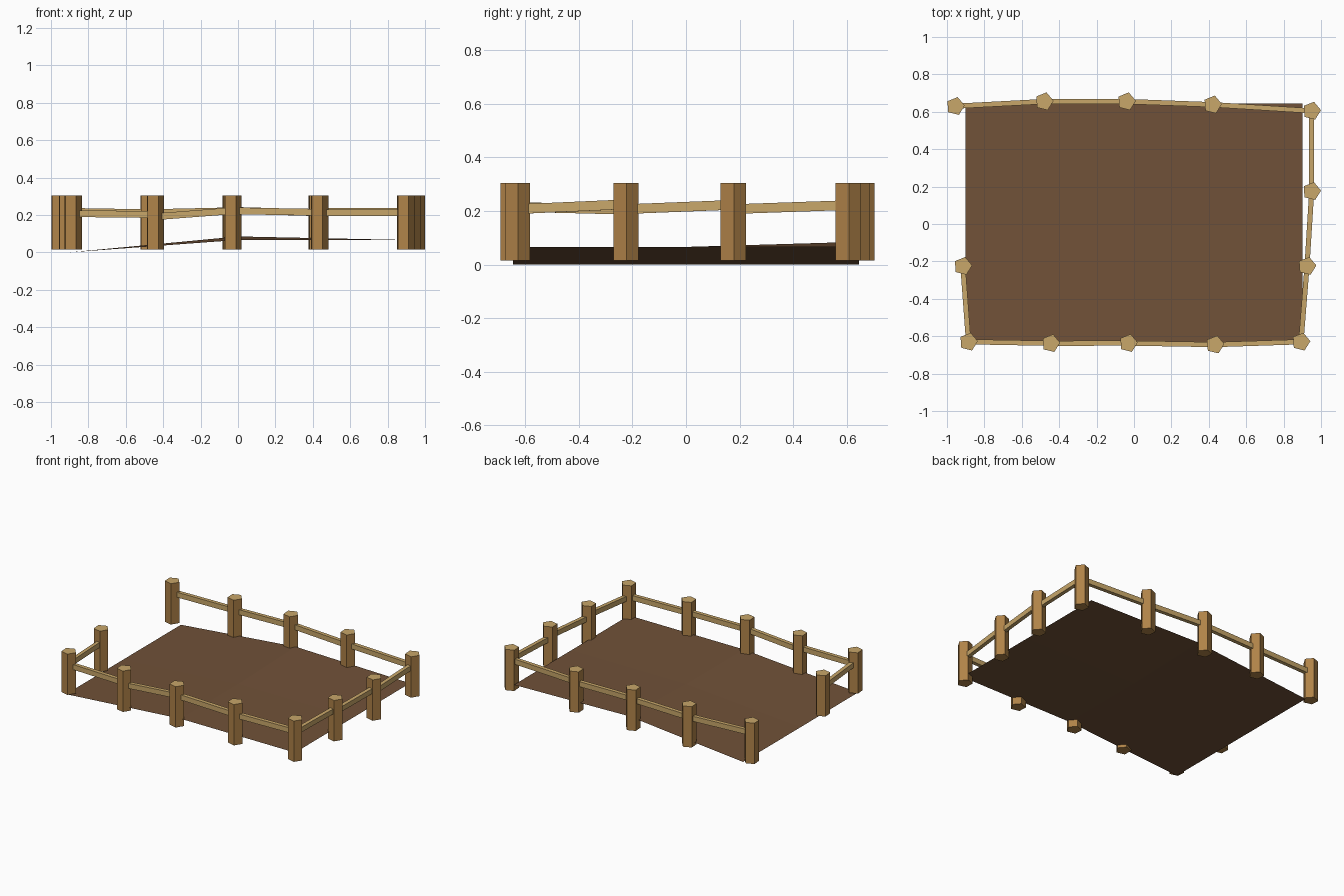
import bpy, bmesh, math
from mathutils import Vector

if "Cube" in bpy.data.objects:
    bpy.data.objects.remove(bpy.data.objects["Cube"])


def material(name, rgb):
    m = bpy.data.materials.new(name)
    m.diffuse_color = (*rgb, 1)
    m.use_nodes = True
    m.node_tree.nodes["Principled BSDF"].inputs["Base Color"].default_value = m.diffuse_color
    return m


SOIL = material("brown soil", (0.165, 0.084, 0.040))
BARK = material("brown bark", (0.430, 0.225, 0.065))
WOOD = material("pale cut wood", (0.580, 0.385, 0.143))


def add_object(name, bm, *mats):
    mesh = bpy.data.meshes.new(name)
    bm.to_mesh(mesh)
    bm.free()
    for m in mats:
        mesh.materials.append(m)
    ob = bpy.data.objects.new(name, mesh)
    bpy.context.collection.objects.link(ob)
    return ob


# Soil: thin sheet that slopes up from the left edge
bm = bmesh.new()
bmesh.ops.create_grid(bm, x_segments=2, y_segments=2, size=1)
for v in bm.verts:
    z = 0.0 if v.co.x < -0.5 else 0.066
    if abs(v.co.x) < 0.5 and v.co.y > 0.5:
        z = 0.085
    v.co = (v.co.x * 0.9, v.co.y * 0.645, z)
add_object("soil", bm, SOIL)


# Posts: five-sided, with pale cut tops
def post(x, y):
    bm = bmesh.new()
    ring = [bm.verts.new((x + 0.05 * math.cos(a), y + 0.05 * math.sin(a), 0.015))
            for a in (math.radians(4 + 72 * i) for i in range(5))]
    base = bm.faces.new(ring)
    ext = bmesh.ops.extrude_face_region(bm, geom=[base], use_keep_orig=True)
    for g in ext["geom"]:
        if isinstance(g, bmesh.types.BMVert):
            g.co.z = 0.305
    bmesh.ops.recalc_face_normals(bm, faces=bm.faces)
    for f in bm.faces:
        f.material_index = 1 if f.normal.z > 0.5 else 0
    add_object("post", bm, BARK, WOOD)


# Rails: square bars running between post centres
def rail(a, b, width=0.027, height=0.036):
    a, b = Vector(a), Vector(b)
    d = b - a
    side = Vector((-d.y, d.x, 0)).normalized() * width / 2
    up = Vector((0, 0, height / 2))
    bm = bmesh.new()
    ends = [[bm.verts.new(p + s * side + t * up)
             for s, t in ((-1, -1), (1, -1), (1, 1), (-1, 1))] for p in (a, b)]
    for e in ends:
        bm.faces.new(e)
    for i in range(4):
        j = (i + 1) % 4
        bm.faces.new((ends[0][i], ends[0][j], ends[1][j], ends[1][i]))
    bmesh.ops.recalc_face_normals(bm, faces=bm.faces)
    add_object("rail", bm, WOOD)


# Fence runs anticlockwise from the left gap's lower post to its upper post
posts = [(-0.915, -0.225), (-0.885, -0.63), (-0.445, -0.638), (-0.03, -0.637),
         (0.433, -0.645), (0.893, -0.63), (0.925, -0.225), (0.95, 0.175),
         (0.95, 0.605), (0.42, 0.638), (-0.04, 0.655), (-0.48, 0.655),
         (-0.955, 0.63)]
rail_z = [(0.205, 0.215), (0.207, 0.202), (0.190, 0.222), (0.222, 0.214),
          (0.212, 0.212), (0.207, 0.225), (0.207, 0.223), (0.207, 0.222),
          (0.218, 0.218), (0.212, 0.225), (0.222, 0.212), (0.212, 0.220)]
for p in posts:
    post(*p)
for p, q, (z0, z1) in zip(posts, posts[1:], rail_z):
    rail((*p, z0), (*q, z1))
